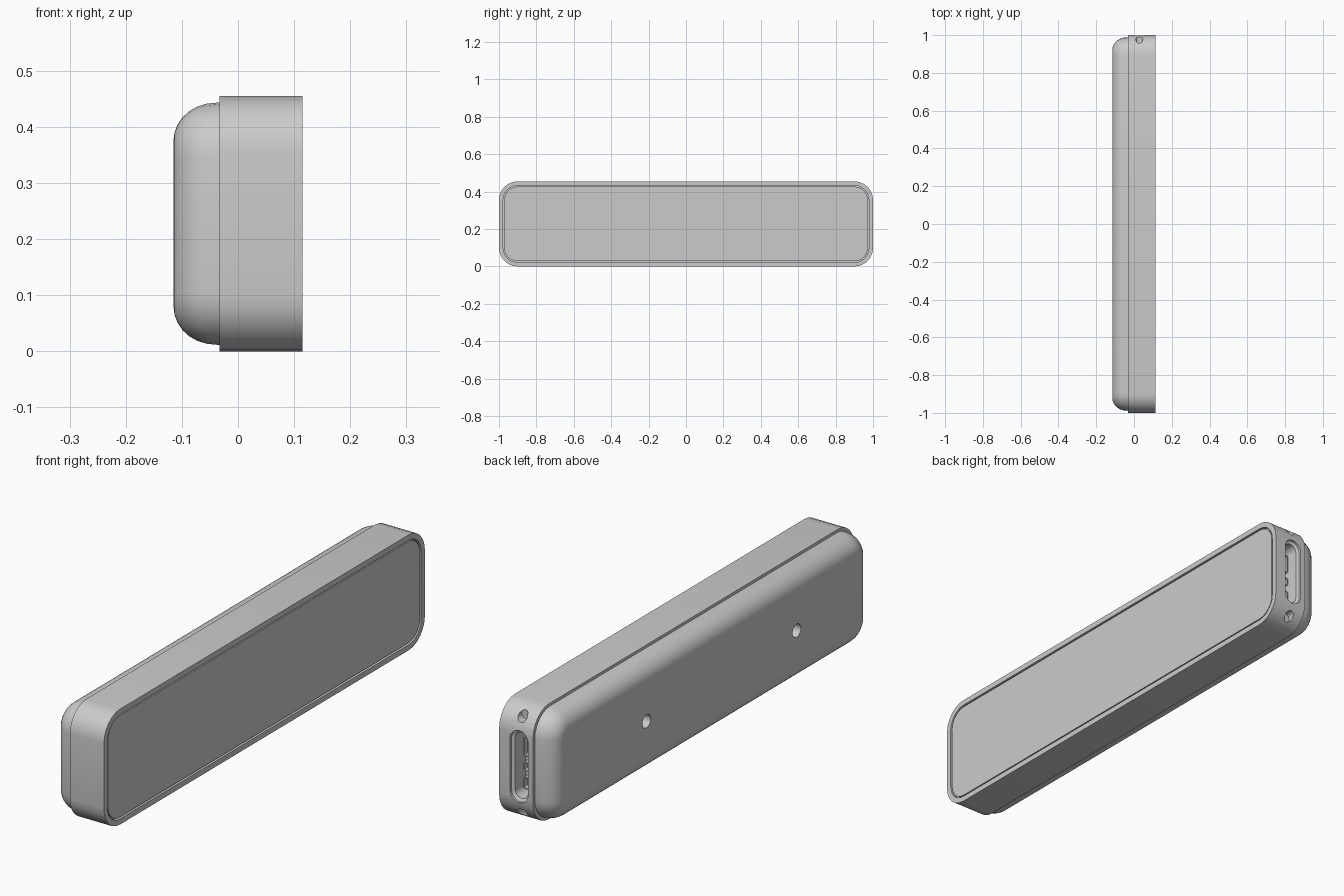
import bpy, bmesh, math

if "Cube" in bpy.data.objects:
    bpy.data.objects.remove(bpy.data.objects["Cube"])

ZC = 0.2275   # mid height
HY, HZ = 1.0, 0.2275


def rounded_rect(hu, hv, r, n=6):
    pts = []
    for k, (su, sv) in enumerate([(1, 1), (-1, 1), (-1, -1), (1, -1)]):
        for i in range(n + 1):
            a = math.pi / 2 * (k + i / n)
            pts.append((su * (hu - r) + r * math.cos(a), sv * (hv - r) + r * math.sin(a)))
    return pts


def loft(name, rings, place):
    """Skin a list of (depth, outline) rings into a closed solid."""
    bm = bmesh.new()
    loops = [[bm.verts.new(place(d, u, v)) for u, v in pts] for d, pts in rings]
    for a, b in zip(loops, loops[1:]):
        for i in range(len(a)):
            j = (i + 1) % len(a)
            bm.faces.new((a[i], a[j], b[j], b[i]))
    bm.faces.new(loops[0][::-1])
    bm.faces.new(loops[-1])
    bmesh.ops.recalc_face_normals(bm, faces=bm.faces)
    me = bpy.data.meshes.new(name)
    bm.to_mesh(me)
    bm.free()
    ob = bpy.data.objects.new(name, me)
    bpy.context.collection.objects.link(ob)
    return ob


def along_x(d, u, v):
    return (d, u, ZC + v)


def end_at(x, z):
    return lambda d, u, v: (x + u, d, z + v)


def inset(i, r):
    return rounded_rect(HY - i, HZ - i, r)


def cut(target, cutter):
    cutter.hide_render = True
    m = target.modifiers.new("cut", "BOOLEAN")
    m.operation, m.solver, m.object = "DIFFERENCE", "EXACT", cutter
    bpy.context.view_layer.objects.active = target
    bpy.ops.object.modifier_apply(modifier=m.name)
    bpy.data.objects.remove(cutter)


def smooth(ob):
    bpy.ops.object.select_all(action="DESELECT")
    ob.select_set(True)
    bpy.context.view_layer.objects.active = ob
    bpy.ops.object.shade_smooth_by_angle(angle=math.radians(30))


# Front frame with a shallow pocket for the screen panel
frame = loft("front_frame", [(-0.033, inset(0, 0.1)), (0.115, inset(0, 0.1)),
                             (0.115, inset(0.022, 0.078)), (0.1, inset(0.022, 0.078))], along_x)

# Screen panel, leaving a thin groove around it
panel = loft("front_panel", [(0.099, inset(0.028, 0.072)), (0.113, inset(0.028, 0.072))], along_x)

# Rounded back cover
rings = [(-0.032, inset(0.011, 0.095))]
for k in range(8):
    a = math.pi / 2 * k / 7
    rings.append((-0.04 - 0.075 * math.sin(a), inset(0.012 + 0.068 * (1 - math.cos(a)), 0.094 - 0.068 * (1 - math.cos(a)))))
cover = loft("back_cover", rings, along_x)

# Two mounting holes in the back
hole = rounded_rect(0.026, 0.026, 0.0259)
for y in (0.41, -0.525):
    cut(cover, loft("hole_cutter", [(-0.2, hole), (-0.065, hole)],
                    lambda d, u, v, y=y: (d, y + u, 0.22 + v)))

# Port slot on the +y end, with a stepped lip
PX = 0.028
lip, slot = rounded_rect(0.039, 0.142, 0.0388), rounded_rect(0.028, 0.130, 0.0278)
cut(frame, loft("slot_cutter", [(1.05, lip), (0.99, lip), (0.984, slot), (0.92, slot)], end_at(PX, ZC)))

# Screw holes above and below the slot
screw = rounded_rect(0.019, 0.019, 0.0189, 4)
for s in (-1, 1):
    cut(frame, loft("screw_cutter", [(1.05, screw), (0.955, screw)], end_at(PX, ZC + s * 0.19)))

# Small connectors inside the slot
for i, (dz, hz) in enumerate([(-0.085, 0.024), (-0.02, 0.018), (0.06, 0.04)]):
    o, n = rounded_rect(0.016, hz, 0.006, 3), rounded_rect(0.011, hz - 0.005, 0.003, 3)
    smooth(loft(f"port_connector_{i + 1}", [(0.915, o), (0.95, o), (0.95, n), (0.93, n)],
                end_at(PX, ZC + dz)))

for ob in (frame, panel, cover):
    smooth(ob)
